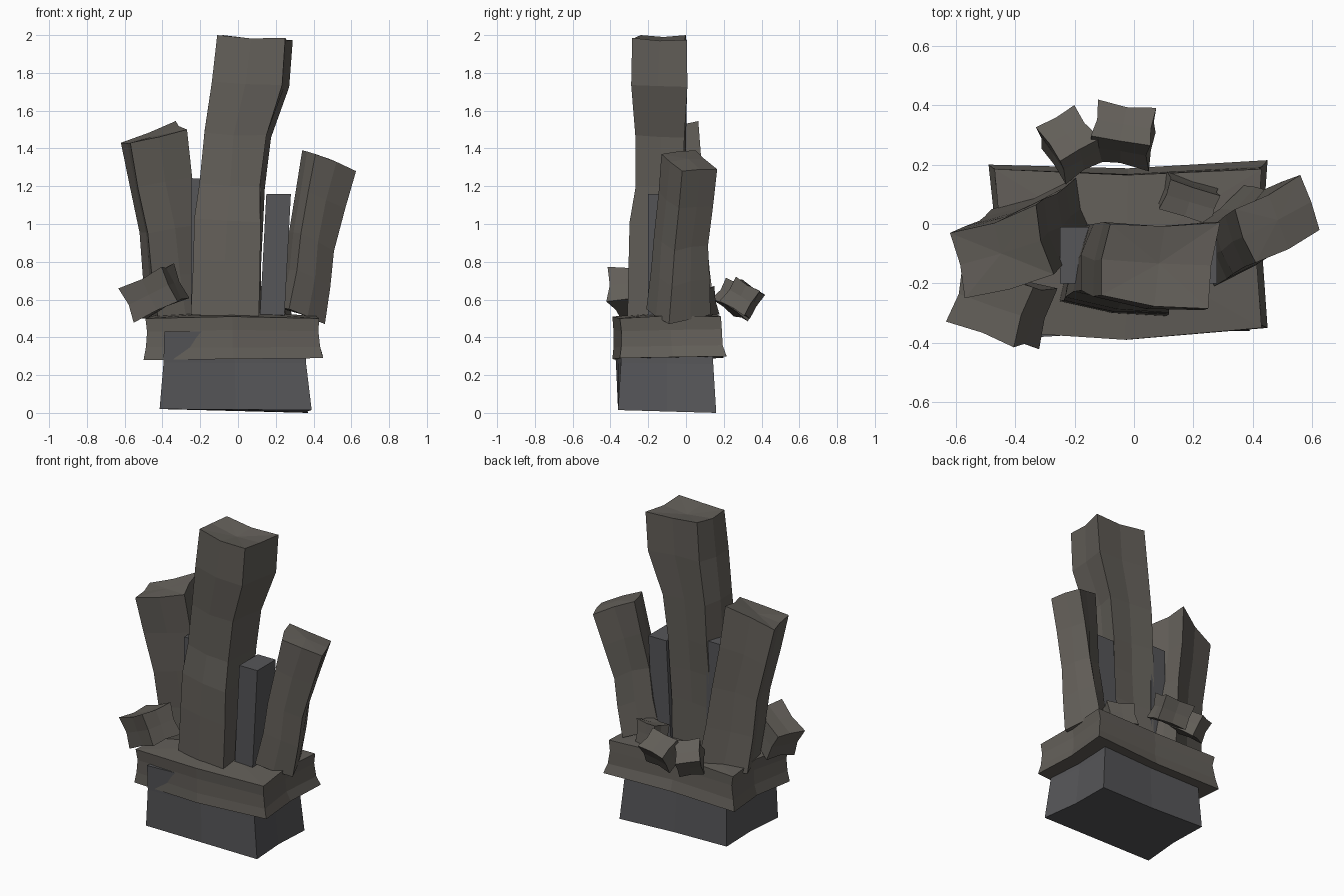
import bpy, bmesh, random
from math import radians
from mathutils import Vector, Euler

if "Cube" in bpy.data.objects:
    bpy.data.objects.remove(bpy.data.objects["Cube"])

random.seed(4)


def material(name, rgb):
    m = bpy.data.materials.new(name)
    m.diffuse_color = (*rgb, 1)
    m.use_nodes = True
    m.node_tree.nodes["Principled BSDF"].inputs["Base Color"].default_value = m.diffuse_color
    return m


STONE = material("brown_stone", (0.122, 0.112, 0.098))
DARK = material("dark_stone", (0.092, 0.092, 0.098))


def finish(name, bm, mat):
    bmesh.ops.recalc_face_normals(bm, faces=bm.faces)
    me = bpy.data.meshes.new(name)
    bm.to_mesh(me)
    bm.free()
    me.materials.append(mat)
    ob = bpy.data.objects.new(name, me)
    bpy.context.collection.objects.link(ob)
    return ob


def column(name, bottom, top, spine=(), bow=(0, 0, 0, 0), dish=0.0, jitter=0.0, mat=STONE):
    """Loft from bottom to top quad (front left, front right, back right, back left).
    spine: (t, dx, dy, scale) rings between; bow: push of each side's midpoint."""
    bm = bmesh.new()
    lo, hi = [Vector(p) for p in bottom], [Vector(p) for p in top]
    rings = []
    for t, dx, dy, s in [(0, 0, 0, 1), *spine, (1, 0, 0, 1)]:
        q = [a.lerp(b, t) for a, b in zip(lo, hi)]
        c = sum(q, Vector()) / 4
        q = [c + Vector(((p.x - c.x) * s + dx, (p.y - c.y) * s + dy, p.z - c.z)) for p in q]
        mid = sum(q, Vector()) / 4
        pts = []
        for i in range(4):
            m = (q[i] + q[(i + 1) % 4]) / 2
            out = m - mid
            out.z = 0
            m += out.normalized() * bow[i]
            m.z -= dish * 0.4 if t == 1 else 0
            pts += [q[i], m]
        j = jitter if 0 < t < 1 else 0
        rings.append([bm.verts.new(p + Vector([random.uniform(-j, j) for _ in "xyz"])) for p in pts])
    for a, b in zip(rings, rings[1:]):
        for i in range(8):
            k = (i + 1) % 8
            bm.faces.new((a[i], a[k], b[k], b[i]))
    for ring, d in ((rings[0], 0), (rings[-1], dish)):
        c = bm.verts.new(sum((v.co for v in ring), Vector()) / 8 - Vector((0, 0, d)))
        for i in range(8):
            bm.faces.new((ring[i], ring[(i + 1) % 8], c))
    return finish(name, bm, mat)


def rock(name, loc, size, rot):
    """Chipped cube: sharp corners with edges and faces worn inward."""
    bm = bmesh.new()
    bmesh.ops.create_cube(bm, size=1)
    bmesh.ops.subdivide_edges(bm, edges=bm.edges[:], cuts=1, use_grid_fill=True)
    e = Euler([radians(a) for a in rot])
    for v in bm.verts:
        n = sum(abs(c) > 0.4 for c in v.co)
        p = v.co * {3: 1.0, 2: 0.92, 1: 0.9}[n]
        p += Vector([random.uniform(-0.02, 0.02) for _ in "xyz"])
        p = Vector([a * b for a, b in zip(p, size)])
        p.rotate(e)
        v.co = p + Vector(loc)
    return finish(name, bm, STONE)


# dark base block, its upper left front corner breaking through the slab
column("base_block",
       [(-.415, -.36, .02), (.39, -.36, .015), (.37, .16, 0), (-.40, .15, .02)],
       [(-.39, -.385, .43), (.35, -.34, .43), (.34, .14, .43), (-.39, .13, .43)],
       [(.6, 0, 0, .985)], bow=(0, -.015, -.01, -.015), mat=DARK)

# rough slab with flared corners
column("slab",
       [(-.50, -.36, .28), (.45, -.35, .29), (.45, .215, .30), (-.49, .20, .29)],
       [(-.49, -.36, .50), (.43, -.35, .50), (.43, .185, .51), (-.47, .185, .51)],
       [(.3, 0, 0, .97), (.7, 0, 0, .97)], bow=(.035, -.02, -.02, -.035), dish=-.025, jitter=.005)

# three leaning pillars
column("main_pillar",
       [(-.25, -.26, .52), (.11, -.31, .50), (.12, -.03, .50), (-.16, .0, .50)],
       [(-.11, -.24, 2.0), (.25, -.285, 1.985), (.29, .005, 1.975), (-.08, .0, 2.0)],
       [(.2, -.02, -.005, .97), (.34, -.035, .0, .95), (.47, -.04, .01, .89),
        (.65, -.04, .015, .91), (.83, .0, .0, 1.04)],
       bow=(.015, -.01, -.01, .015), dish=.025, jitter=.006)
column("left_pillar",
       [(-.42, -.16, .48), (-.13, -.04, .48), (-.19, .16, .48), (-.48, .05, .48)],
       [(-.57, -.25, 1.43), (-.27, -.17, 1.50), (-.33, .065, 1.545), (-.62, -.03, 1.43)],
       [(.25, .0, .0, .96), (.5, .01, .0, .92), (.75, .0, .0, .95)],
       bow=(.01, -.015, -.015, -.01), dish=.01, jitter=.006)
column("right_pillar",
       [(.27, -.21, .55), (.46, -.09, .47), (.37, .13, .52), (.20, -.01, .56)],
       [(.41, -.13, 1.37), (.625, -.02, 1.28), (.56, .165, 1.29), (.34, .05, 1.39)],
       [(.25, .0, -.005, .93), (.48, -.01, -.015, .88), (.75, -.01, -.005, .92)],
       bow=(.01, .005, -.01, .01), dish=-.01, jitter=.006)

# thin dark slivers between the pillars
for name, x0, x1, lean, z in (("left_sliver", -.25, -.14, .0, 1.24), ("right_sliver", .15, .28, -.04, 1.16)):
    foot = [(x0, -.2, .4), (x1, -.2, .4), (x1, -.01, .4), (x0, -.01, .4)]
    column(name, [(x + lean, y, h) for x, y, h in foot],
           [(x, y, z) for x, y, h in foot], mat=DARK)

# loose rocks
rock("left_front_rock", (-.445, -.275, .635), (.27, .21, .20), (6, -25, -20))
rock("back_rock_left", (-.215, .27, .60), (.155, .17, .14), (-32, 10, 30))
rock("back_rock_right", (-.035, .30, .61), (.20, .15, .155), (-32, -5, -9))
rock("back_rock_small", (.185, .085, .58), (.18, .11, .15), (8, 5, -18))
